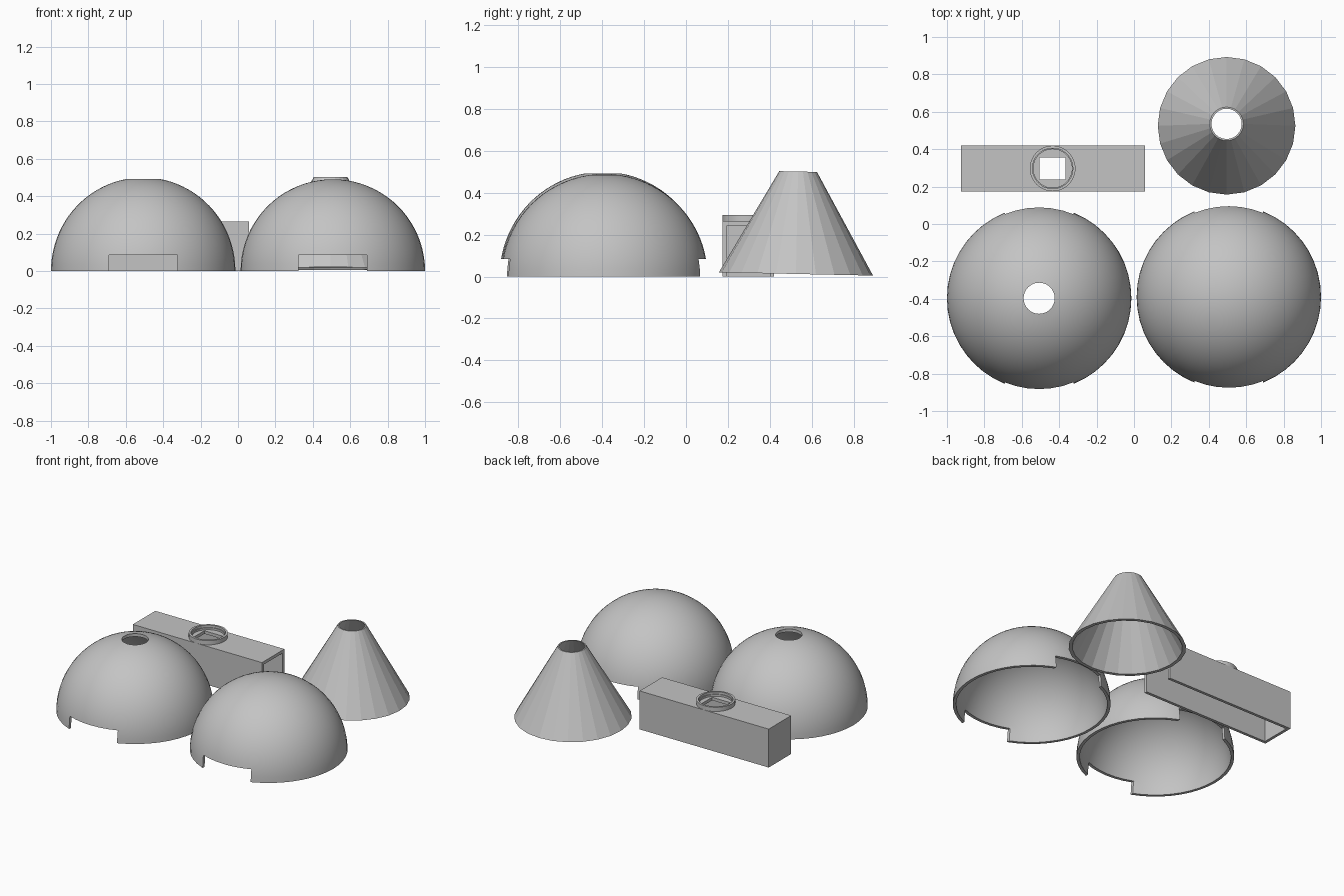
import bpy, bmesh, math
from mathutils import Matrix, Vector

cube = bpy.data.objects.get("Cube")
if cube:
    bpy.data.objects.remove(cube, do_unlink=True)

grey = bpy.data.materials.new("light_grey")
grey.use_nodes = True
colour = (0.55, 0.55, 0.55, 1)
grey.diffuse_color = colour
grey.node_tree.nodes["Principled BSDF"].inputs["Base Color"].default_value = colour


def add_object(name, bm, location=(0, 0, 0)):
    bmesh.ops.recalc_face_normals(bm, faces=bm.faces)
    mesh = bpy.data.meshes.new(name)
    bm.to_mesh(mesh)
    bm.free()
    mesh.materials.append(grey)
    obj = bpy.data.objects.new(name, mesh)
    obj.location = location
    bpy.context.collection.objects.link(obj)
    return obj


def lathe(name, profile, segments, location):
    """Revolve a closed (radius, height) profile around z."""
    bm = bmesh.new()
    verts = [bm.verts.new((r, 0, z)) for r, z in profile]
    edges = [bm.edges.new((a, b)) for a, b in zip(verts, verts[1:] + verts[:1])]
    bmesh.ops.spin(bm, geom=verts + edges, cent=(0, 0, 0), axis=(0, 0, 1),
                   angle=math.tau, steps=segments)
    bmesh.ops.remove_doubles(bm, verts=bm.verts, dist=0.0004)
    bmesh.ops.dissolve_degenerate(bm, edges=bm.edges, dist=0.0001)
    return add_object(name, bm, location)


def block(name, low, high):
    low, high = Vector(low), Vector(high)
    bm = bmesh.new()
    bmesh.ops.create_cube(bm, size=1, matrix=Matrix.Translation((low + high) / 2)
                          @ Matrix.Diagonal((*(high - low), 1)))
    return add_object(name, bm)


def cut(obj, low, high):
    """Subtract a box, apply the result and discard the cutter."""
    cutter = block("cutter", low, high)
    cutter.hide_render = True
    mod = obj.modifiers.new("cut", 'BOOLEAN')
    mod.operation, mod.solver, mod.object = 'DIFFERENCE', 'EXACT', cutter
    bpy.context.view_layer.update()
    graph = bpy.context.evaluated_depsgraph_get()
    mesh = bpy.data.meshes.new_from_object(obj.evaluated_get(graph))
    obj.modifiers.clear()
    obj.data = mesh
    bpy.data.objects.remove(cutter, do_unlink=True)


def smooth(obj):
    bpy.ops.object.select_all(action='DESELECT')
    obj.select_set(True)
    bpy.context.view_layer.objects.active = obj
    bpy.ops.object.shade_smooth_by_angle(angle=math.radians(30))


# Hollow domes, each with a notch at the front and the back
RADIUS, WALL, STEPS = 0.493, 0.02, 20


def dome(name, x, y, hole, height):
    def arc(r):
        end = math.acos(hole / r)
        return [(r * math.cos(end * i / STEPS),
                 r * math.sin(end * i / STEPS) * height / RADIUS)
                for i in range(STEPS + 1)]
    profile = arc(RADIUS) + arc(RADIUS - WALL)[::-1]
    if not hole:
        # Leave a hairline axis gap that merging closes
        profile = [(max(r, 0.0), z) for r, z in profile]
        bm = bmesh.new()
        for half in (profile[:STEPS + 1], profile[STEPS + 1:]):
            verts = [bm.verts.new((r, 0, z)) for r, z in half]
            edges = [bm.edges.new(p) for p in zip(verts, verts[1:])]
            bmesh.ops.spin(bm, geom=verts + edges, cent=(0, 0, 0),
                           axis=(0, 0, 1), angle=math.tau, steps=48)
        bmesh.ops.remove_doubles(bm, verts=bm.verts, dist=0.0004)
        bmesh.ops.dissolve_degenerate(bm, edges=bm.edges, dist=0.0001)
        rim = [e for e in bm.edges if e.is_boundary]
        bmesh.ops.bridge_loops(bm, edges=rim)
        obj = add_object(name, bm, (x, y, 0))
    else:
        obj = lathe(name, profile, 48, (x, y, 0))
    cut(obj, (x - 0.183, y - 0.7, -0.1), (x + 0.183, y + 0.7, 0.085))
    smooth(obj)


dome("dome_with_hole", -0.507, -0.397, 0.083, 0.5)
dome("closed_dome", 0.507, -0.39, 0, 0.49)

# Hollow open cone, leaning very slightly backwards
cone = lathe("open_cone", [(0.368, 0), (0.09, 0.489), (0.081, 0.489), (0.345, 0)],
             24, (0.495, 0.525, 0.0125))
cone.rotation_euler.x = math.radians(-1.2)

# Channel box, open below and at one end, with a square opening on top
box = block("channel_box", (-0.925, 0.175, 0), (0.06, 0.42, 0.265))
cut(box, (-0.905, 0.195, -0.1), (0.2, 0.4, 0.244))
cut(box, (-0.505, 0.237, 0.2), (-0.365, 0.355, 0.4))

# Raised collar around the square opening, with a small inner step
collar = lathe("collar_ring", [(0.122, 0.262), (0.122, 0.294), (0.108, 0.294),
                               (0.108, 0.278), (0.103, 0.278), (0.103, 0.262)],
               48, (-0.435, 0.297, 0))
smooth(collar)
